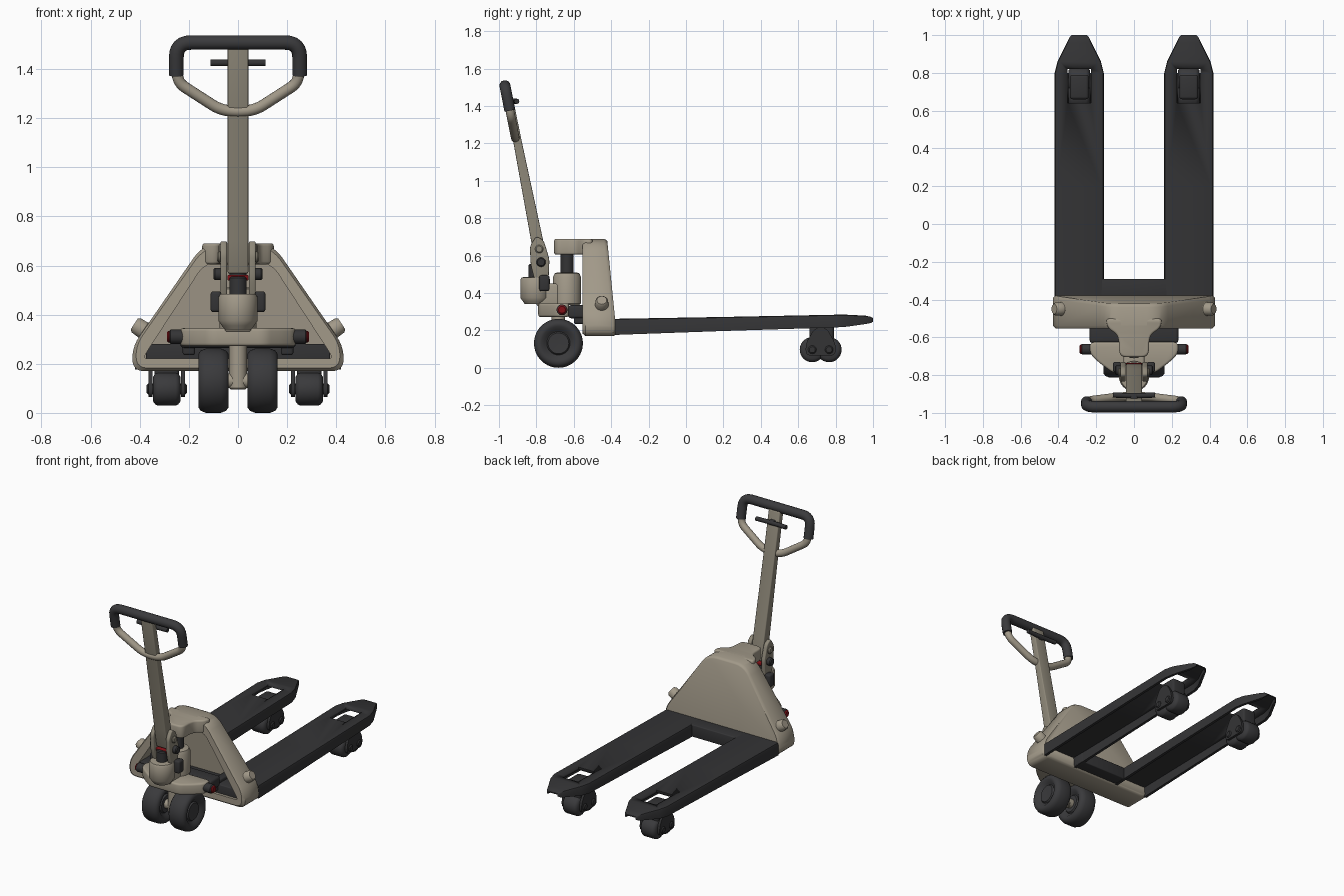
import bpy, bmesh, math
from mathutils import Vector

if "Cube" in bpy.data.objects:
    bpy.data.objects.remove(bpy.data.objects["Cube"])


def material(name, rgb):
    m = bpy.data.materials.new(name)
    m.diffuse_color = (*rgb, 1)
    m.use_nodes = True
    m.node_tree.nodes["Principled BSDF"].inputs["Base Color"].default_value = m.diffuse_color
    return m


BEIGE = material("beige paint", (0.36, 0.32, 0.25))
SHAFT = material("shaft paint", (0.27, 0.245, 0.19))
DARK = material("dark steel", (0.034, 0.034, 0.036))
RUBBER = material("rubber", (0.042, 0.042, 0.045))
RED = material("red", (0.22, 0.006, 0.009))


def finish(name, bm, mat, bevel=0.0):
    bmesh.ops.recalc_face_normals(bm, faces=bm.faces[:])
    if bevel:
        edges = [e for e in bm.edges if len(e.link_faces) == 2 and e.calc_face_angle() > 0.6]
        bmesh.ops.bevel(bm, geom=edges, offset=bevel, segments=3, profile=0.5,
                        affect='EDGES', clamp_overlap=True)
    me = bpy.data.meshes.new(name)
    bm.to_mesh(me)
    bm.free()
    me.materials.append(mat)
    ob = bpy.data.objects.new(name, me)
    bpy.context.collection.objects.link(ob)
    smooth(ob)
    return ob


def smooth(ob):
    bpy.ops.object.select_all(action='DESELECT')
    ob.select_set(True)
    bpy.context.view_layer.objects.active = ob
    bpy.ops.object.shade_smooth_by_angle(angle=math.radians(40))


def loft(name, rings, mat, bevel=0.0):
    bm = bmesh.new()
    vs = [[bm.verts.new(p) for p in r] for r in rings]
    n = len(vs[0])
    for a, b in zip(vs, vs[1:]):
        for i in range(n):
            bm.faces.new((a[i], a[(i + 1) % n], b[(i + 1) % n], b[i]))
    bm.faces.new(vs[0])
    bm.faces.new(vs[-1])
    return finish(name, bm, mat, bevel)


def prism(name, pts, axis, lo, hi, mat, bevel=0.0):
    put = {'x': lambda p, h: (h, p[0], p[1]), 'y': lambda p, h: (p[0], h, p[1]),
           'z': lambda p, h: (p[0], p[1], h)}[axis]
    return loft(name, [[put(p, h) for p in pts] for h in (lo, hi)], mat, bevel)


def box(name, x, y, z, mat, bevel=0.006):
    pts = [(x[0], y[0]), (x[1], y[0]), (x[1], y[1]), (x[0], y[1])]
    return prism(name, pts, 'z', z[0], z[1], mat, bevel)


def lathe(name, profile, origin, axis, mat, n=40):
    """profile: (height along axis, radius) pairs"""
    q = Vector((0, 0, 1)).rotation_difference(Vector(axis).normalized())
    rings = [[Vector(origin) + q @ Vector((r * math.cos(2 * math.pi * i / n),
              r * math.sin(2 * math.pi * i / n), h)) for i in range(n)] for h, r in profile]
    return loft(name, rings, mat)


def cyl(name, origin, axis, length, r, mat, c=0.006):
    h = length / 2
    return lathe(name, [(-h, r - c), (-h + c, r), (h - c, r), (h, r - c)], origin, axis, mat, 28)


def rounded(corners, r, n=5, closed=True):
    P = [Vector(c) for c in corners]
    out = []
    for i, p in enumerate(P):
        if not closed and i in (0, len(P) - 1):
            out.append(p)
            continue
        a, b = P[i - 1] - p, P[(i + 1) % len(P)] - p
        d = min(r, a.length * 0.49, b.length * 0.49)
        a, b = p + a.normalized() * d, p + b.normalized() * d
        for k in range(n + 1):
            t = k / n
            out.append(a * (1 - t) ** 2 + p * 2 * t * (1 - t) + b * t * t)
    return out


def tube(name, pts, r, mat):
    cu = bpy.data.curves.new(name, 'CURVE')
    cu.dimensions = '3D'
    cu.bevel_depth, cu.bevel_resolution, cu.use_fill_caps = r, 5, True
    sp = cu.splines.new('POLY')
    sp.points.add(len(pts) - 1)
    for q, p in zip(sp.points, pts):
        q.co = (*p, 1)
    cu.materials.append(mat)
    ob = bpy.data.objects.new(name, cu)
    bpy.context.collection.objects.link(ob)
    bpy.ops.object.select_all(action='DESELECT')
    ob.select_set(True)
    bpy.context.view_layer.objects.active = ob
    bpy.ops.object.convert(target='MESH')
    smooth(bpy.context.object)


# A-shaped frame: hollow shell, open to the front, sloping closed back
half_out = [(.43, .17), (.43, .27), (.14, .69)]
half_in = [(.385, .222), (.37, .25), (.135, .61)]
sym = lambda h: h + [(-x, z) for x, z in reversed(h)]
outer, inner = rounded(sym(half_out), .07), rounded(sym(half_in), .05)
small = [((p[0] * .965), .42 + (p[1] - .42) * .95) for p in outer]
back = lambda z: -.37 - .1 * (z - .17)
loft("frame_shell", [
    [(x, back(z), z) for x, z in small],
    [(x * 1.012, back(z) - .004, .42 + (z - .42) * 1.025) for x, z in small],
    [(x, back(z) - .018, z) for x, z in outer],
    [(x, -.537, z) for x, z in outer],
    [(x, -.553, z) for x, z in small],
    [(x, -.553, z) for x, z in inner],
    [(x, back(z) - .03, z) for x, z in inner]], BEIGE)
arm = [(.15, -.5), (.14, -.55), (.09, -.585), (.08, -.62), (.078, -.705)]
prism("frame_top_arm", rounded(sym(arm), .04), 'z', .605, .69, BEIGE, .014)
for s in (-1, 1):
    lathe("frame_side_knob", [(-.05, .046), (-.005, .043), (.0, .036), (.035, .034), (.045, .026)],
          (s * .385, -.45, .337), (s * .84, 0, .55), BEIGE, 28)
box("fork_base", (-.375, .375), (-.535, -.40), (.2, .28), DARK)
box("fork_crossbar", (-.18, .18), (-.40, -.29), (.18, .262), DARK)

# Forks: open channels with tapered tips and a roller slot
stations = [(-.38, .13, .176, .262), (.2, .13, .197, .272), (.8, .13, .216, .284),
            (.86, .115, .22, .284), (.96, .065, .234, .279), (.99, .05, .24, .272), (1.0, .04, .247, .265)]
for s in (-1, 1):
    cx = s * .29
    rings = []
    for y, w, zb, zt in stations:
        e, t = (.012, .018) if y < .98 else (.006, .007)
        half = [(w - t, zt - t), (w - t, zb), (w, zb), (w, zt - e), (w - e * .3, zt - e * .3), (w - e, zt)]
        rings.append([(cx + x, y, z) for x, z in half] + [(cx - x, y, z) for x, z in reversed(half)])
    fork = loft("fork", rings, DARK)
    cutter = box("slot_cutter", (cx - .062, cx + .062), (.64, .82), (.15, .4), DARK, 0)
    mod = fork.modifiers.new("slot", 'BOOLEAN')
    mod.operation, mod.object, mod.solver = 'DIFFERENCE', cutter, 'EXACT'
    bpy.context.view_layer.objects.active = fork
    bpy.ops.object.modifier_apply(modifier="slot")
    bpy.data.objects.remove(cutter)
    # Tandem load rollers with links
    for y in (.675, .765):
        lathe("load_roller", [(-.056, .02), (-.056, .05), (-.046, .063), (-.036, .067),
                              (.036, .067), (.046, .063), (.056, .05), (.056, .02)],
              (cx, y, .097), (1, 0, 0), RUBBER)
        cyl("roller_axle", (cx, y, .097), (1, 0, 0), .164, .022, DARK)
    for t in (-1, 1):
        x = cx + t * .066
        prism("roller_link", rounded([(.64, .065), (.8, .065), (.8, .13), (.75, .215), (.69, .215), (.64, .13)], .03),
              'x', x - .008, x + .008, DARK)
    box("roller_leg", (cx - .05, cx + .05), (.66, .79), (.12, .255), DARK, .015)

# Steering wheels on a central post
prof = [(.045, .002), (.047, .055), (.038, .062), (.044, .072), (.059, .09), (.06, .108), (.05, .122), (.03, .13)]
prof = [(-h, r) for h, r in prof] + [(h, r) for h, r in reversed(prof)]
prof = [(h * 1.03, r * 1.005) for h, r in prof]
for s in (-1, 1):
    lathe("steer_wheel", prof, (s * .1, -.682, .131), (1, 0, 0), RUBBER, 56)
cyl("wheel_axle", (0, -.682, .131), (1, 0, 0), .2, .03, BEIGE)
cyl("steer_post", (0, -.682, .19), (0, 0, 1), .19, .036, BEIGE)

# Steering plate with side rollers
plate = [(.235, -.625), (.235, -.685), (.19, -.73), (.11, -.79)]
prism("pump_plate", rounded(sym(plate), .03), 'z', .272, .345, BEIGE, .012)
box("lift_rocker", (-.235, .235), (-.63, -.52), (.265, .335), DARK, .015)
for s in (-1, 1):
    cyl("plate_pin", (s * .245, -.663, .31), (1, 0, 0), .07, .029, DARK)
    cyl("plate_pin_cap", (s * .276, -.663, .31), (1, 0, 0), .026, .024, RED)
    box("lift_arm", (s * .2 - .025, s * .2 + .025), (-.6, -.4), (.235, .3), DARK, .01)

# Hydraulic pump
lathe("lift_cylinder", [(-.09, .065), (-.08, .075), (.06, .075), (.08, .066), (.085, .05)],
      (0, -.636, .425), (0, 0, 1), BEIGE)
cyl("lift_rod", (0, -.636, .56), (0, 0, 1), .12, .035, DARK)
lathe("pump_body", [(-.075, .055), (-.06, .066), (-.04, .08), (.055, .08), (.068, .073), (.07, .06)],
      (0, -.806, .415), (0, 0, 1), BEIGE)
box("pump_block", (-.055, .055), (-.8, -.63), (.33, .45), BEIGE, .012)
cyl("pump_plunger", (0, -.806, .515), (0, 0, 1), .08, .035, DARK)
for s in (-1, 1):
    box("pump_valve", (s * .09 - .022, s * .09 + .022), (-.785, -.73), (.41, .495), DARK, .012)
    # Handle yoke ears and pivots
    ear = [(-.8, .705), (-.835, .65), (-.83, .55), (-.81, .47), (-.735, .47), (-.73, .58), (-.76, .68)]
    prism("yoke_ear", rounded(ear, .02), 'x', s * .045, s * .072, SHAFT, .006)
    cyl("yoke_bolt", (s * .08, -.775, .565), (1, 0, 0), .04, .025, DARK)
    cyl("yoke_pivot", (s * .076, -.785, .635), (1, 0, 0), .018, .022, SHAFT)
box("release_pedal", (-.043, .043), (-.815, -.735), (.538, .562), RED)

# Handle shaft, loop, grip and lever
hy = lambda z: -.79 - .198 * (z - .65)
loft("handle_shaft", [[(x * .042, hy(z) + y * d, z) for x, y in ((-1, -1), (1, -1), (1, 1), (-1, 1))]
                      for z, d in ((.568, .034), (.7, .032), (1.2, .023), (1.495, .021))], SHAFT, .006)
P = lambda pts, r: [(p[0], hy(p[1]) - .008, p[1]) for p in rounded(pts, r, 6, False)]
tube("handle_loop", P([(-.248, 1.42), (-.246, 1.345), (-.075, 1.235), (0, 1.225), (.075, 1.235),
                       (.246, 1.345), (.248, 1.42)], .05), .023, BEIGE)
tube("handle_grip", P([(-.251, 1.375), (-.251, 1.508), (.251, 1.508), (.251, 1.375)], .06), .03, RUBBER)
tube("control_lever", [(x, y, z) for x, y, z in ((-.112, -.905, 1.425), (-.05, -.908, 1.425),
                       (.05, -.908, 1.425), (.112, -.905, 1.425))], .014, DARK)
box("lever_mount", (-.018, .018), (-.95, -.9), (1.41, 1.44), DARK)
